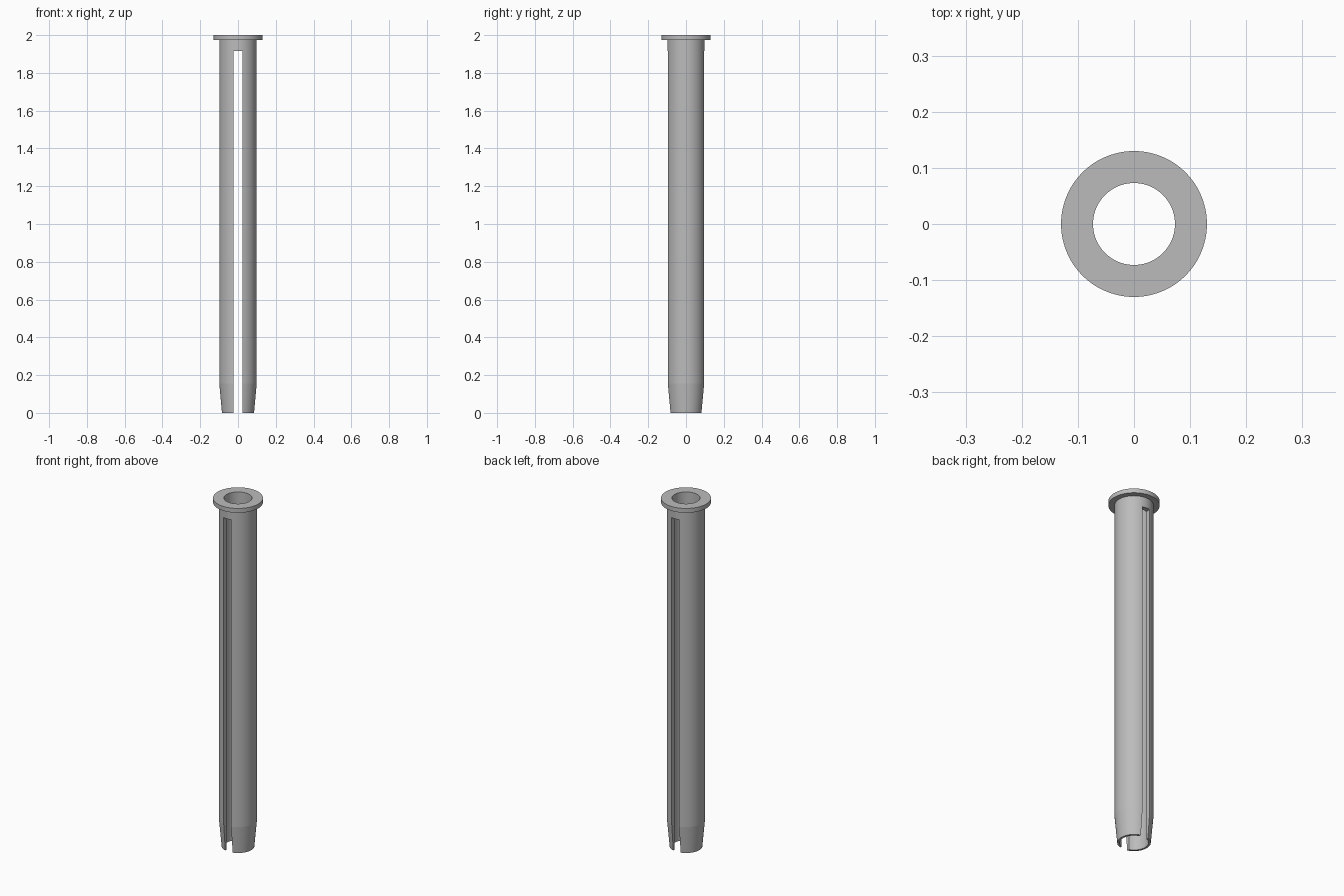
import bpy, bmesh, math

cube = bpy.data.objects.get("Cube")
if cube:
    bpy.data.objects.remove(cube, do_unlink=True)

SEGMENTS = 96
BORE, BODY, TIP, FLANGE = 0.073, 0.099, 0.085, 0.13
TAPER_Z, FLANGE_Z, TOP_Z = 0.155, 1.975, 2.0
SLOT_WIDTH, SLOT_TOP = 0.047, 1.917

grey = bpy.data.materials.new("plain grey")
grey.use_nodes = True
colour = (0.5, 0.5, 0.5, 1)
grey.diffuse_color = colour
grey.node_tree.nodes["Principled BSDF"].inputs["Base Color"].default_value = colour


def finish(name, bm):
    """Turn a bmesh into a named, coloured object."""
    bmesh.ops.recalc_face_normals(bm, faces=bm.faces)
    mesh = bpy.data.meshes.new(name)
    bm.to_mesh(mesh)
    bm.free()
    mesh.materials.append(grey)
    obj = bpy.data.objects.new(name, mesh)
    bpy.context.collection.objects.link(obj)
    return obj


def lathe(name, profile):
    """Revolve a closed (radius, height) profile around the z axis."""
    bm = bmesh.new()
    rings = []
    for i in range(SEGMENTS):
        a = math.tau * i / SEGMENTS
        rings.append([bm.verts.new((r * math.cos(a), r * math.sin(a), z))
                      for r, z in profile])
    count = len(profile)
    for i, ring in enumerate(rings):
        after = rings[(i + 1) % SEGMENTS]
        for j in range(count):
            k = (j + 1) % count
            bm.faces.new((ring[j], after[j], after[k], ring[k]))
    return finish(name, bm)


# Hollow sleeve with a tapered tip and a flange at the top
sleeve = lathe("flanged_sleeve", [
    (BORE, 0), (TIP, 0), (BODY, TAPER_Z), (BODY, FLANGE_Z),
    (FLANGE, FLANGE_Z), (FLANGE, TOP_Z), (BORE, TOP_Z)])

# Slot cutter through the front and back walls, open at the tip
bm = bmesh.new()
bmesh.ops.create_cube(bm, size=1)
bmesh.ops.scale(bm, vec=(SLOT_WIDTH, 1, SLOT_TOP + 1), verts=bm.verts)
bmesh.ops.translate(bm, vec=(0, 0, (SLOT_TOP - 1) / 2), verts=bm.verts)
cutter = finish("slot_cutter", bm)
cutter.hide_render = True

cut = sleeve.modifiers.new("slots", 'BOOLEAN')
cut.operation = 'DIFFERENCE'
cut.solver = 'EXACT'
cut.object = cutter

bpy.ops.object.select_all(action='DESELECT')
bpy.context.view_layer.objects.active = sleeve
sleeve.select_set(True)
bpy.ops.object.modifier_apply(modifier=cut.name)
bpy.data.objects.remove(cutter, do_unlink=True)

# Smooth round walls, crisp taper line and rims
bpy.ops.object.shade_smooth_by_angle(angle=math.radians(4.5))
